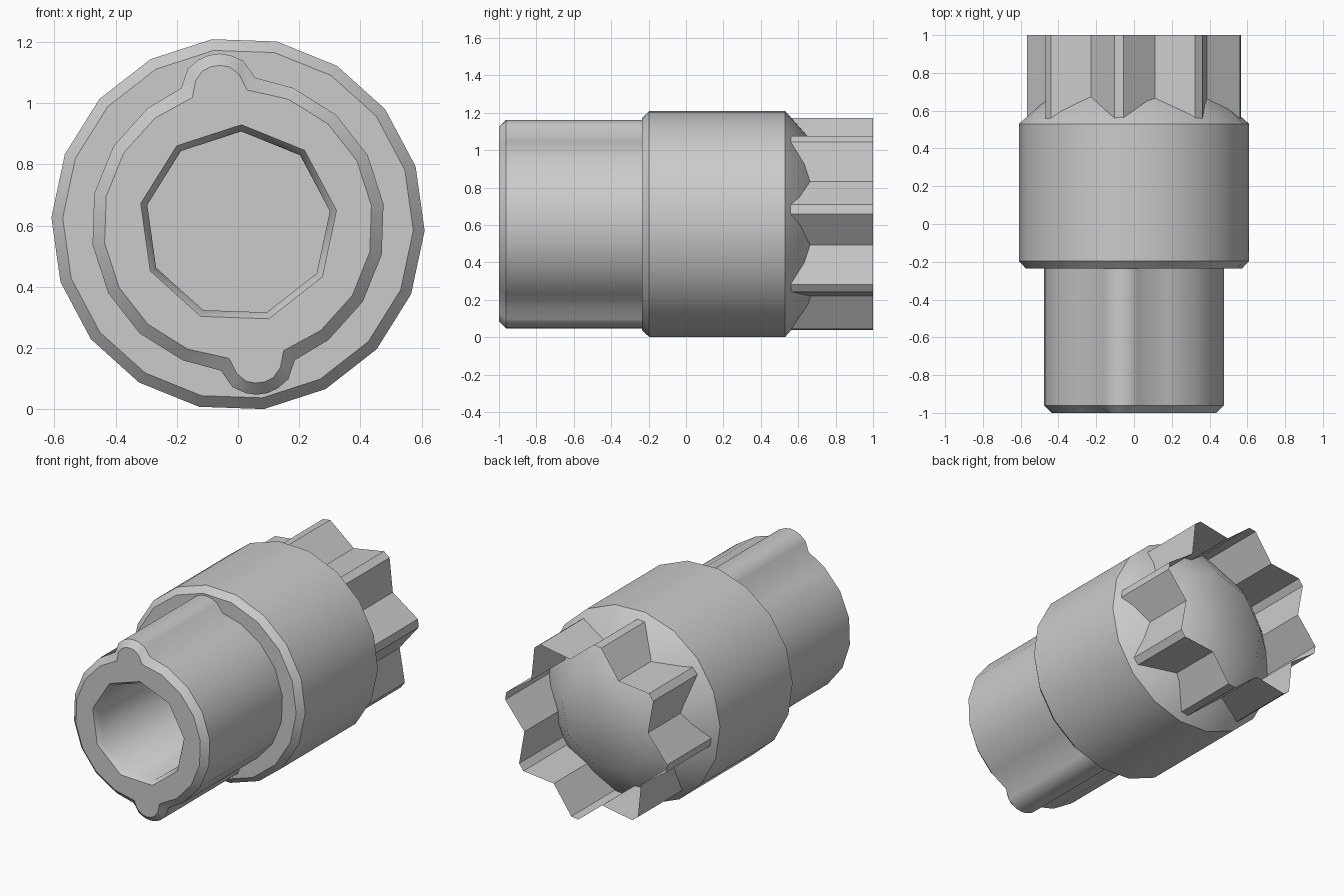
import bpy, bmesh
from math import sin, cos, radians

if "Cube" in bpy.data.objects:
    bpy.data.objects.remove(bpy.data.objects["Cube"])

ZC = 0.605      # height of the long axis
KEY = 98        # angle of the upper key rib


def ring(bm, pts, y):
    """Loop of vertices from (x, z) points around the axis."""
    return [bm.verts.new((x, y, ZC + z)) for x, z in pts]


def polar(r, deg):
    return (r * cos(radians(deg)), r * sin(radians(deg)))


def ngon(r, n, phase):
    return [polar(r, phase + 360 * k / n) for k in range(n)]


def skin(bm, a, b):
    n = len(a)
    for i in range(n):
        bm.faces.new((a[i], a[(i + 1) % n], b[(i + 1) % n], b[i]))


def finish(bm, name, smooth=None):
    bmesh.ops.recalc_face_normals(bm, faces=bm.faces[:])
    me = bpy.data.meshes.new(name)
    bm.to_mesh(me)
    bm.free()
    ob = bpy.data.objects.new(name, me)
    bpy.context.collection.objects.link(ob)
    if smooth:
        bpy.ops.object.select_all(action='DESELECT')
        ob.select_set(True)
        bpy.context.view_layer.objects.active = ob
        bpy.ops.object.shade_smooth_by_angle(angle=radians(smooth))
    return ob


def keyed_profile(r, key):
    """18-sided circle with a rounded rib on two opposite sides."""
    pts = []
    for side in (KEY, KEY + 180):
        ux, uz = polar(1, side)
        half = key + [(-t, h) for t, h in reversed(key)]
        pts += [(h * ux + t * uz, h * uz - t * ux) for t, h in half]
        pts += [polar(r, side + 30 + 20 * k) for k in range(7)]
    return pts


# Main collar: chamfered front, cone at the back ending in a 9-sided cap
bm = bmesh.new()
loops = [ring(bm, ngon(r, 18, -2), y)
         for r, y in ((0.42, -0.235), (0.573, -0.235), (0.61, -0.197), (0.61, 0.53))]
for a, b in zip(loops, loops[1:]):
    skin(bm, a, b)
rim = loops[-1]
cap = ring(bm, ngon(0.325, 9, 8), 0.785)
for j in range(9):
    nxt = (j + 1) % 9
    bm.faces.new((rim[2 * j], rim[2 * j + 1], cap[j]))
    bm.faces.new((rim[2 * j + 1], rim[(2 * j + 2) % 18], cap[nxt], cap[j]))
bm.faces.new(cap)
finish(bm, "collar", 41)

# Front shaft with two key ribs and a deep bore
bm = bmesh.new()
outer_key = [(0.122, 0.466), (0.092, 0.525), (0.052, 0.55), (0.018, 0.56)]
inner_key = [(0.09, 0.43), (0.072, 0.483), (0.045, 0.512), (0.015, 0.522)]
front = ring(bm, keyed_profile(0.44, inner_key), -1.0)
edge = ring(bm, keyed_profile(0.48, outer_key), -0.962)
back = ring(bm, keyed_profile(0.48, outer_key), -0.225)
skin(bm, front, edge)
skin(bm, edge, back)
mouth = ring(bm, ngon(0.325, 9, 8), -1.0)
throat = ring(bm, ngon(0.303, 9, 8), -0.965)
floor = ring(bm, ngon(0.303, 9, 8), 0.7)
skin(bm, mouth, throat)
skin(bm, throat, floor)
bm.faces.new(floor)
rims = [bm.edges.get((lp[i], lp[(i + 1) % len(lp)]))
        for lp in (front, mouth) for i in range(len(lp))]
bmesh.ops.triangle_fill(bm, use_beauty=True, use_dissolve=False, edges=rims,
                        normal=(0, -1, 0))
finish(bm, "keyed_shaft", 41)

# Eight-toothed open crown, an uncapped zigzag wall rising from the cone
bm = bmesh.new()
base, top = [], []
for k in range(8):
    for r, da, y in ((0.57, -2.5, 0.55), (0.57, 2.5, 0.55), (0.447, 22.5, 0.66)):
        p = [polar(r, 8 + 45 * k + da)]
        base += ring(bm, p, y)
        top += ring(bm, p, 1.0)
skin(bm, base, top)
finish(bm, "tooth_crown")
